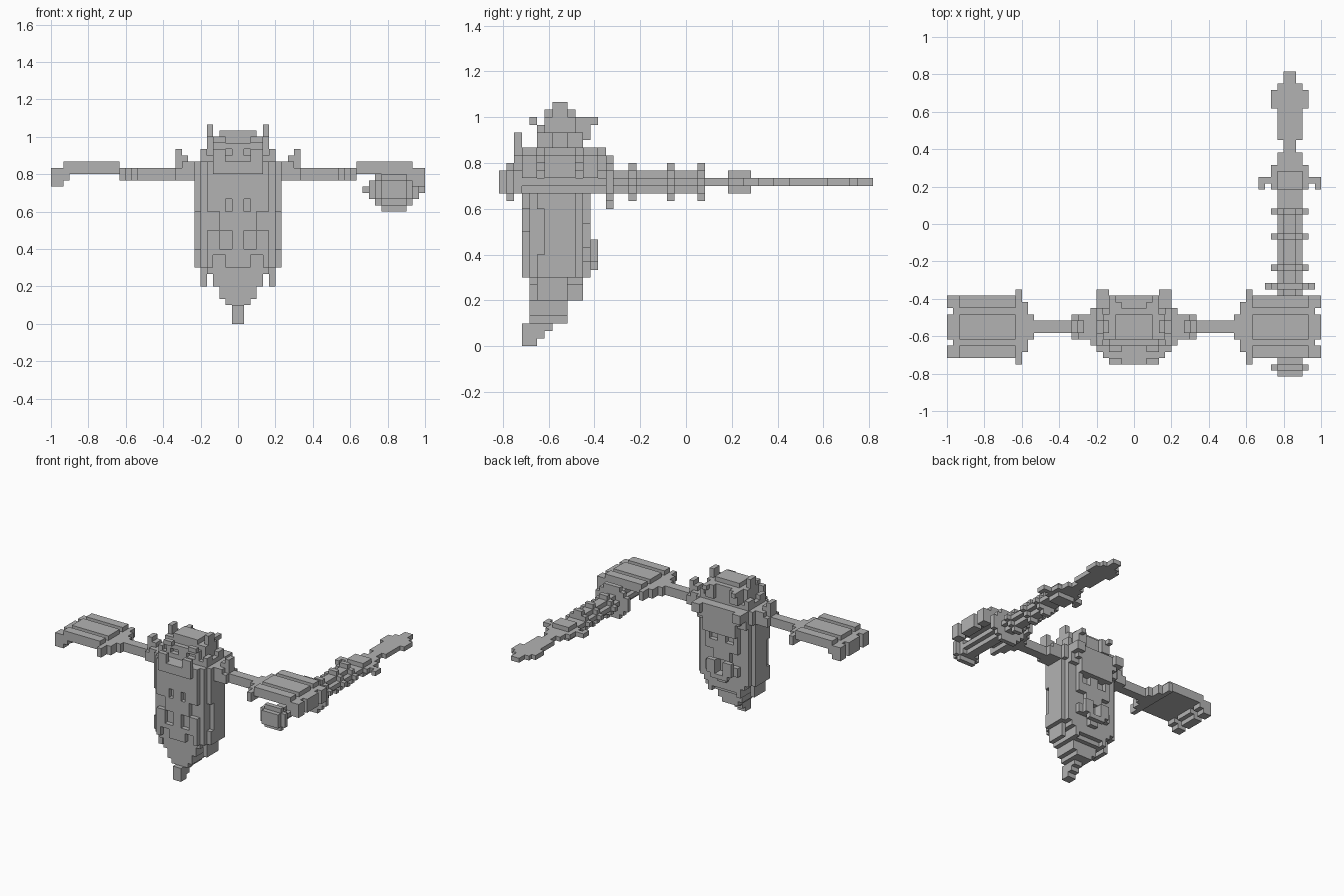
import bpy, bmesh, math
from mathutils import Vector

if "Cube" in bpy.data.objects:
    bpy.data.objects.remove(bpy.data.objects["Cube"])

U = 1 / 30            # size of one block
parts = {}            # part name -> set of filled cells

def box(name, x0, x1, y0, y1, z0, z1, mirror=False):
    """Fill a block of cells; mirror repeats it across x = 0."""
    cells = parts.setdefault(name, set())
    for x in range(x0, x1):
        for y in range(y0, y1):
            for z in range(z0, z1):
                cells.add((x, y, z))
                if mirror:
                    cells.add((-1 - x, y, z))

def mid(name, w, y0, y1, z0, z1, cx=0):
    """Block centred on cx with half width w."""
    box(name, cx - w, cx + w, y0, y1, z0, z1)

def cut(name, w0, w1, y0, y1, z0, z1):
    """Carve a mirrored recess."""
    parts[name] -= {c for c in parts[name]
                    if w0 <= max(c[0], -1 - c[0]) < w1 and y0 <= c[1] < y1 and z0 <= c[2] < z1}

# pointed lower body, stepping back and widening upward
for w, y0, y1, z0, z1 in [(1, 3, 5, 0, 1), (1, 3, 6, 1, 2), (1, 3, 7, 2, 3),
                          (2, 4, 9, 3, 4), (3, 4, 9, 4, 6), (4, 4, 10, 6, 7),
                          (4, 4, 11, 7, 9), (5, 4, 11, 8, 9)]:
    mid("lower_body", w, y0, y1, z0, z1)
box("lower_body", 5, 6, 5, 9, 6, 9, True)
box("lower_body", 3, 4, 10, 11, 6, 10, True)

# torso with a rounded block cross-section
for w, y0, y1 in [(5, 3, 11), (6, 4, 11), (7, 6, 10)]:
    mid("torso", w, y0, y1, 9, 23)
mid("torso", 4, 11, 12, 11, 23)
mid("torso", 7, 5, 6, 9, 12)
mid("torso", 7, 5, 6, 18, 23)

# recesses and raised details on the torso
for w0, w1, z0, z1 in [(2, 4, 9, 11), (1, 3, 12, 15), (3, 5, 15, 18), (1, 2, 18, 20)]:
    cut("torso", w0, w1, 3, 4, z0, z1)
for w0, w1, z0, z1 in [(0, 1, 11, 14), (2, 4, 13, 16), (1, 3, 18, 20)]:
    cut("torso", w0, w1, 11, 12, z0, z1)
mid("back_ornament", 2, 12, 13, 10, 11)
box("back_ornament", 1, 3, 12, 13, 11, 14, True)
mid("back_ornament", 1, 11, 12, 9, 11)

# broad collar at shoulder height
for w, y0, y1, z0, z1 in [(7, 5, 11, 23, 26), (6, 4, 12, 22, 26), (5, 3, 13, 23, 26),
                          (4, 3, 13, 20, 23), (6, 5, 11, 26, 27)]:
    mid("collar", w, y0, y1, z0, z1)
box("collar", 2, 4, 2, 3, 24, 28, True)
mid("collar", 2, 2, 3, 24, 26)
box("collar", 4, 6, 12, 14, 24, 26, True)
box("collar", 5, 6, 5, 7, 26, 28, True)
box("collar", 5, 6, 9, 11, 26, 28, True)

# head with side horns and a small back crest
for w, y0, y1, z0, z1 in [(4, 5, 11, 26, 29), (4, 6, 11, 29, 30), (3, 6, 10, 30, 31)]:
    mid("head", w, y0, y1, z0, z1)
box("head", 2, 4, 4, 5, 29, 30, True)
cut("head", 1, 3, 5, 6, 27, 28)
box("head", 4, 5, 6, 10, 26, 30, True)
box("horn", 4, 5, 7, 9, 30, 32, True)
box("head_crest", 2, 4, 11, 12, 27, 30, True)
box("head_crest", 3, 4, 12, 13, 29, 30, True)

# arms and shoulder spikes
box("arm", 7, 17, 7, 9, 23, 25, True)
box("shoulder", 7, 10, 6, 10, 23, 25, True)
box("shoulder", 7, 9, 6, 10, 25, 26, True)
box("shoulder", 8, 10, 7, 9, 25, 27, True)
box("shoulder", 9, 10, 7, 9, 27, 28, True)

# wide ridged hand plates
box("hand_plate", 16, 17, 6, 10, 23, 25, True)
box("hand_plate", 17, 18, 4, 12, 23, 25, True)
box("hand_plate", 18, 19, 2, 14, 23, 25, True)
box("hand_plate", 19, 29, 3, 13, 24, 25, True)
for y0, y1 in [(3, 5), (6, 10), (11, 13)]:
    box("hand_plate", 19, 28, y0, y1, 25, 26, True)
    box("finger", 27, 28, y0, y1, 23, 24, True)
    box("finger", 28, 30, y0, y1, 23, 25, True)
    box("finger", 28, 30, y0, y1, 22, 23, True)

# weapon shaft with rings, a pommel and a large ring near the hand
mid("shaft", 1, 1, 27, 20, 23, 25)
mid("shaft", 2, 1, 31, 21, 22, 25)
for y in (17, 22, 26):
    mid("shaft_ring", 3, y, y + 1, 21, 22, 25)
    mid("shaft_ring", 2, y, y + 1, 20, 23, 25)
    mid("shaft_ring", 1, y, y + 1, 19, 24, 25)
for w, z0, z1 in [(2, 18, 25), (3, 19, 24), (4, 20, 23)]:
    mid("large_ring", w, 14, 15, z0, z1, 25)
mid("pommel", 2, 0, 1, 20, 23, 25)
mid("pommel", 3, 1, 2, 20, 23, 25)
mid("pommel", 2, 1, 2, 19, 24, 25)
mid("pommel", 2, 2, 3, 20, 23, 25)

# cross guard
mid("guard", 3, 30, 33, 21, 22, 25)
mid("guard", 2, 30, 33, 20, 23, 25)
mid("guard", 5, 31, 32, 21, 22, 25)
for x in (20, 29):
    box("guard", x, x + 1, 30, 32, 21, 22)

# flat leaf-shaped blade
for w, y0, y1 in [(3, 33, 34), (2, 34, 36), (1, 36, 38), (2, 38, 43),
                  (3, 43, 46), (2, 46, 47), (1, 47, 49)]:
    mid("blade", w, y0, y1, 21, 22, 25)
mid("blade", 2, 43, 47, 21, 22, 25)

# turn cells into meshes, keeping only the outer faces
grey = bpy.data.materials.new("stone grey")
grey.diffuse_color = (0.45, 0.45, 0.45, 1)
grey.use_nodes = True
grey.node_tree.nodes["Principled BSDF"].inputs["Base Color"].default_value = grey.diffuse_color
filled = set().union(*parts.values())
done = set()
for name, cells in parts.items():
    bm = bmesh.new()
    corners = {}
    def corner(p):
        if p not in corners:
            corners[p] = bm.verts.new((p[0] * U, (p[1] - 24.5) * U, p[2] * U))
        return corners[p]
    for c in sorted(cells - done):
        for axis in range(3):
            a, b = (axis + 1) % 3, (axis + 2) % 3
            for side in (0, 1):
                n = list(c)
                n[axis] += 2 * side - 1
                if tuple(n) in filled:
                    continue
                ring = []
                for da, db in ((0, 0), (1, 0), (1, 1), (0, 1)):
                    p = list(c)
                    p[axis] += side
                    p[a] += da
                    p[b] += db
                    ring.append(corner(tuple(p)))
                bm.faces.new(ring if side else ring[::-1])
    done |= cells
    bmesh.ops.dissolve_limit(bm, angle_limit=math.radians(1), verts=bm.verts, edges=bm.edges)
    mesh = bpy.data.meshes.new(name)
    bm.to_mesh(mesh)
    bm.free()
    mesh.materials.append(grey)
    bpy.context.collection.objects.link(bpy.data.objects.new(name, mesh))
